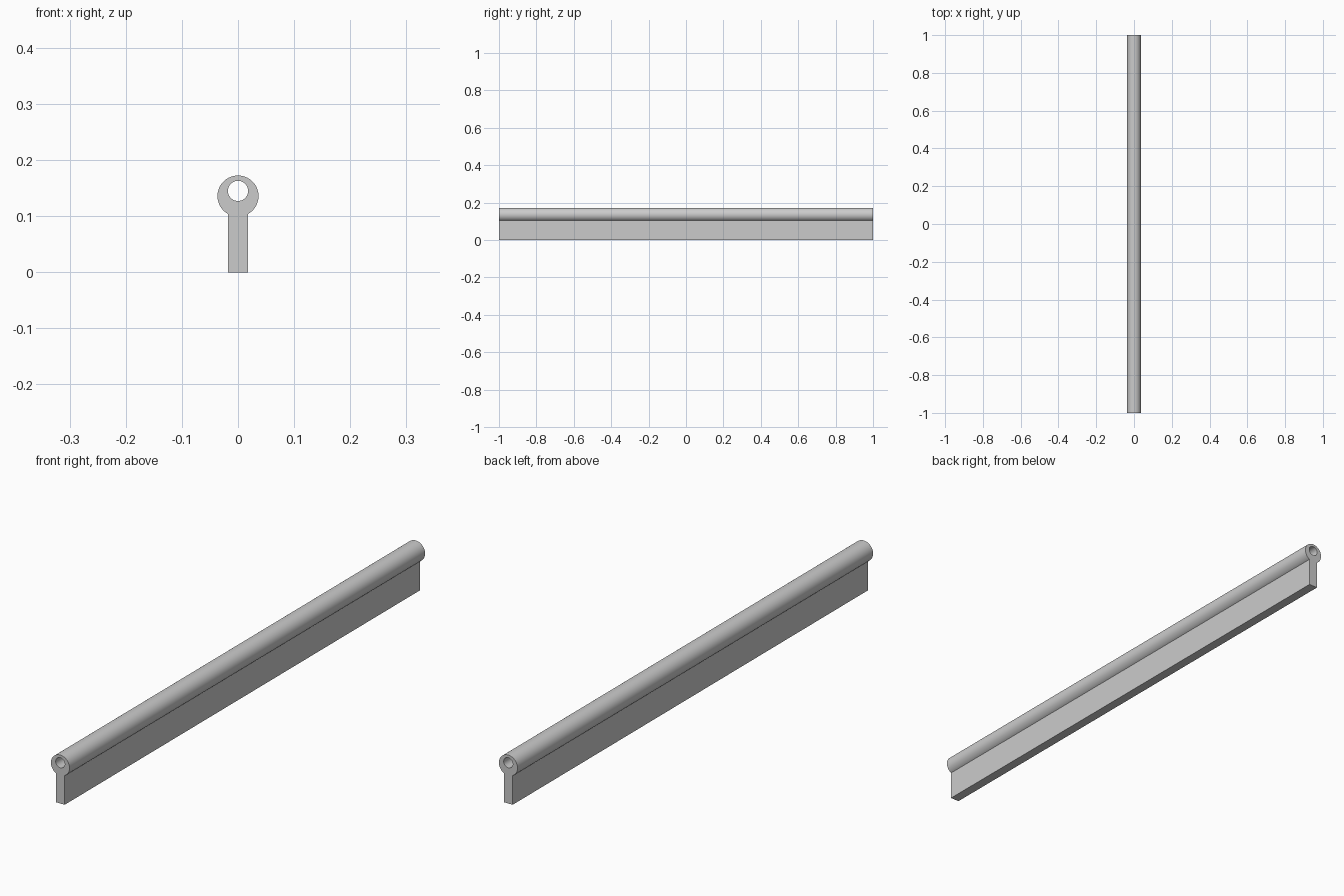
import bpy
import bmesh
from math import sin, cos, pi, asin, radians

cube = bpy.data.objects.get("Cube")
if cube:
    bpy.data.objects.remove(cube, do_unlink=True)

LENGTH = 2.0
TUBE_R, TUBE_Z = 0.0366, 0.1358
HOLE_R, HOLE_Z = 0.018, 0.145
WEB_HALF = 0.0175

# Single plain grey
grey = bpy.data.materials.new("light grey")
colour = (0.6, 0.6, 0.6, 1)
grey.use_nodes = True
grey.diffuse_color = colour
grey.node_tree.nodes["Principled BSDF"].inputs["Base Color"].default_value = colour


def arc(radius, z, start, end, steps):
    """Points on an arc, with angles measured from straight down."""
    angles = [start + (end - start) * i / steps for i in range(steps + 1)]
    return [(radius * sin(a), z - radius * cos(a)) for a in angles]


def add_loop(bm, points):
    verts = [bm.verts.new((x, -LENGTH / 2, z)) for x, z in points]
    return [bm.edges.new((v, verts[i - 1])) for i, v in enumerate(verts)]


# Keyhole-shaped section: round bead on a flat web, with an off-centre bore
join = asin(WEB_HALF / TUBE_R)
outline = [(-WEB_HALF, 0), (WEB_HALF, 0)] + arc(TUBE_R, TUBE_Z, join, 2 * pi - join, 56)
bore = arc(HOLE_R, HOLE_Z, 0, 2 * pi, 48)[:-1]

bm = bmesh.new()
edges = add_loop(bm, outline) + add_loop(bm, bore)
bmesh.ops.triangle_fill(bm, edges=edges, use_beauty=True)

# Extrude the section along the full length
result = bmesh.ops.extrude_face_region(bm, geom=bm.faces[:], use_keep_orig=True)
moved = [g for g in result["geom"] if isinstance(g, bmesh.types.BMVert)]
bmesh.ops.translate(bm, verts=moved, vec=(0, LENGTH, 0))
bmesh.ops.recalc_face_normals(bm, faces=bm.faces[:])

mesh = bpy.data.meshes.new("beaded_strip")
bm.to_mesh(mesh)
bm.free()
mesh.materials.append(grey)
strip = bpy.data.objects.new("beaded_strip", mesh)
bpy.context.collection.objects.link(strip)

# Smooth round surfaces, crisp ends and web corners
bpy.ops.object.select_all(action="DESELECT")
strip.select_set(True)
bpy.context.view_layer.objects.active = strip
bpy.ops.object.shade_smooth_by_angle(angle=radians(30))
